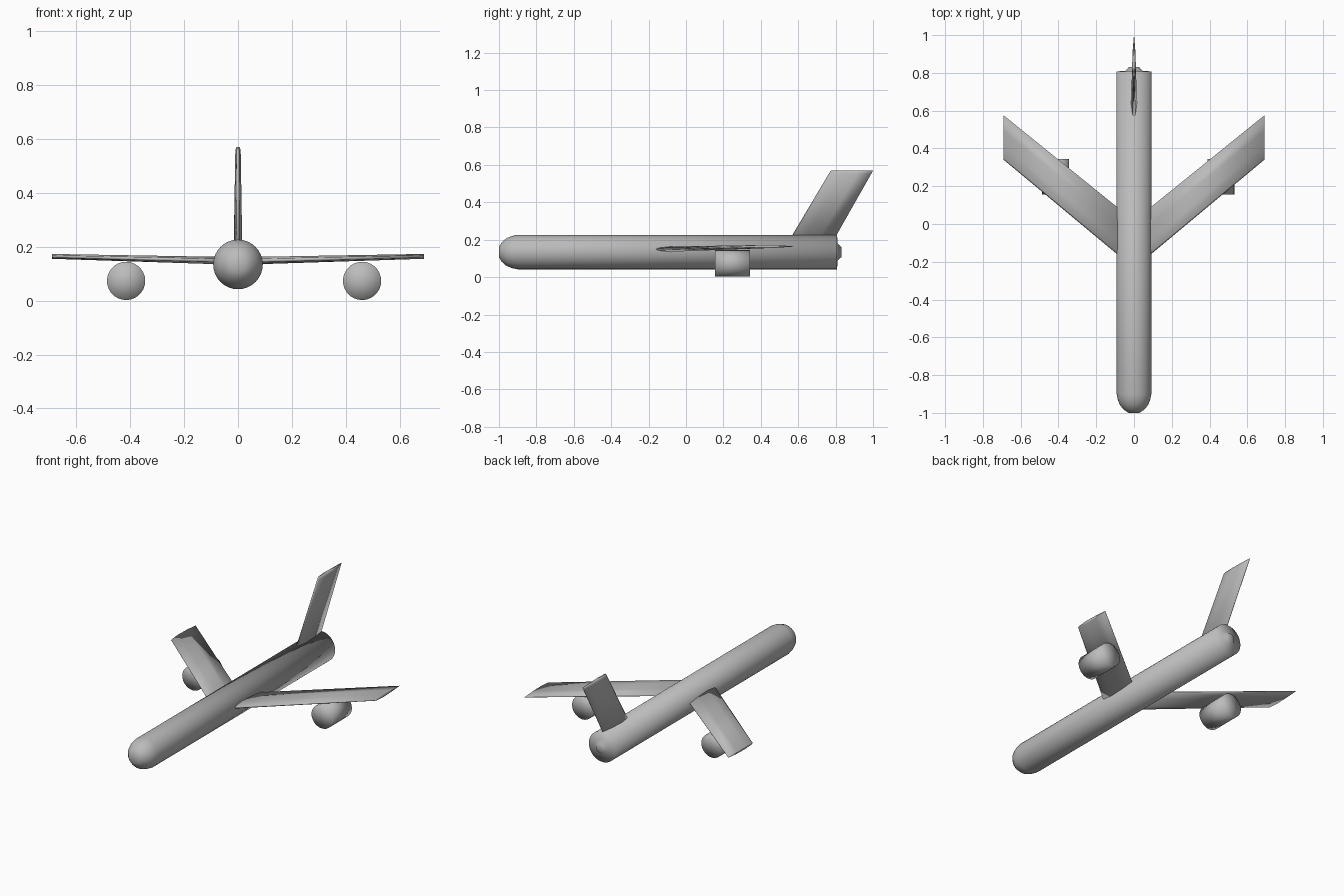
import bpy, bmesh, math

if "Cube" in bpy.data.objects:
    bpy.data.objects.remove(bpy.data.objects["Cube"])

# mid grey paint
paint = bpy.data.materials.new("grey_paint")
paint.diffuse_color = (0.5, 0.5, 0.5, 1)
paint.use_nodes = True
paint.node_tree.nodes["Principled BSDF"].inputs["Base Color"].default_value = paint.diffuse_color


def loft(name, rings):
    # smooth skin through rings of points, with fan caps at both ends
    bm = bmesh.new()
    rows = [[bm.verts.new(p) for p in ring] for ring in rings]
    n = len(rows[0])
    for a, b in zip(rows, rows[1:]):
        for i in range(n):
            j = (i + 1) % n
            bm.faces.new((a[i], a[j], b[j], b[i]))
    for row in (rows[0], rows[-1]):
        cap = bm.faces.new(row)
        bmesh.ops.poke(bm, faces=[cap])
    bmesh.ops.recalc_face_normals(bm, faces=bm.faces)
    me = bpy.data.meshes.new(name)
    bm.to_mesh(me)
    bm.free()
    me.materials.append(paint)
    ob = bpy.data.objects.new(name, me)
    bpy.context.collection.objects.link(ob)
    bpy.ops.object.select_all(action='DESELECT')
    ob.select_set(True)
    bpy.context.view_layer.objects.active = ob
    bpy.ops.object.shade_smooth()
    return ob


def tube(name, x, z, profile, sides):
    # rings of (y, radius) around an axis parallel to y
    return loft(name, [[(x + r * math.cos(2 * math.pi * i / sides), y,
                         z + r * math.sin(2 * math.pi * i / sides))
                        for i in range(sides)] for y, r in profile])


# thin aerofoil: (chord fraction, thickness fraction)
UPPER = [(0, 0), (0.04, 0.5), (0.3, 1), (0.65, 0.75), (1, 0.1)]
FOIL = UPPER + [(c, -t) for c, t in reversed(UPPER[1:])]


# fuselage with blunt rounded nose and small tail cone
tube("fuselage", 0, 0.134,
     [(-1.0, 0.028), (-0.985, 0.052), (-0.96, 0.074), (-0.93, 0.086),
      (-0.90, 0.092), (0.808, 0.092), (0.81, 0.046), (0.832, 0.026)], 32)

# swept wings
for side, label in ((-1, "left"), (1, "right")):
    rings = []
    for x, y0, y1, z, t in ((0.05, -0.193, 0.058, 0.148, 0.014),
                            (0.69, 0.34, 0.575, 0.164, 0.009)):
        rings.append([(side * x, y0 + c * (y1 - y0), z + h * t) for c, h in FOIL])
    loft(label + "_wing", rings)

# engines, slightly uneven in spacing
for label, x in (("left", -0.415), ("right", 0.46)):
    tube(label + "_engine", x, 0.073, [(0.155, 0.071), (0.343, 0.071)], 28)

# swept tail fin
rings = []
for z, y0, y1, t in ((0.19, 0.548, 0.785, 0.016), (0.555, 0.765, 0.992, 0.01),
                     (0.57, 0.775, 1.0, 0.006)):
    rings.append([(h * t, y0 + c * (y1 - y0), z) for c, h in FOIL])
loft("tail_fin", rings)
